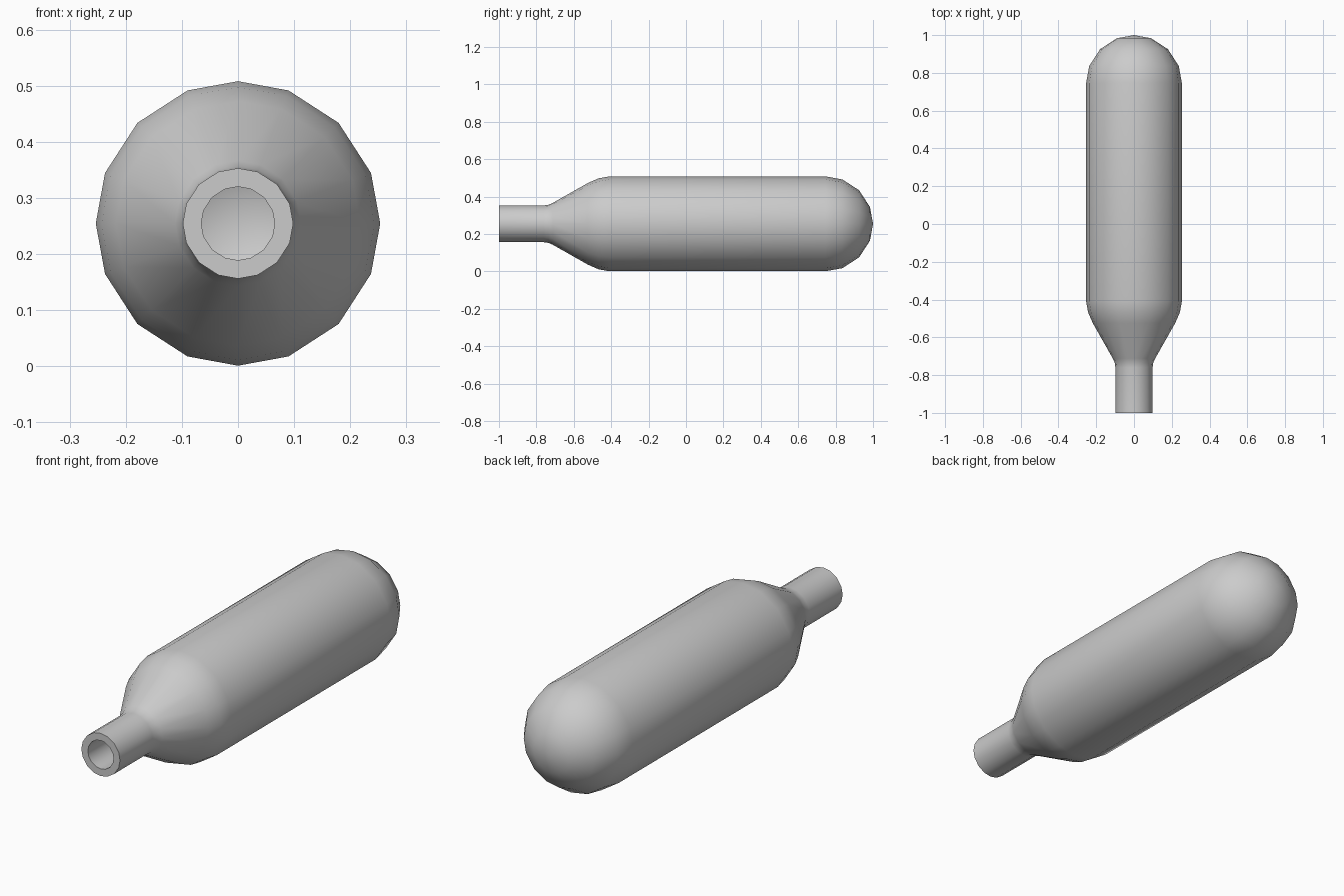
import bpy, bmesh
from math import sin, cos, radians

if "Cube" in bpy.data.objects:
    bpy.data.objects.remove(bpy.data.objects["Cube"])

RADIUS = 0.2535
MID_Z = 0.2545
STEPS = [0, 20.8, 45, 69.2]          # slightly uneven 16-sided ring
ANGLES = [radians(90 * q + a) for q in range(4) for a in STEPS]

# profile (y, radius): neck, shoulder, straight wall, then rounded end
profile = [(-1.0, 0.0985), (-0.76, 0.0985), (-0.735, 0.102), (-0.712, 0.112),
           (-0.525, 0.218), (-0.468, 0.243), (-0.41, RADIUS)]
profile += [(1 - RADIUS + RADIUS * sin(radians(a)), RADIUS * cos(radians(a)))
            for a in STEPS]

# canister shell, revolved around the y axis
bm = bmesh.new()
rings = [[bm.verts.new((r * sin(a), y, MID_Z + r * cos(a))) for a in ANGLES]
         for y, r in profile]
n = len(ANGLES)
for lower, upper in zip(rings, rings[1:]):
    for i in range(n):
        j = (i + 1) % n
        bm.faces.new((lower[i], lower[j], upper[j], upper[i]))
tip = bm.verts.new((0, 1, MID_Z))
for i in range(n):
    bm.faces.new((rings[-1][i], rings[-1][(i + 1) % n], tip))
bmesh.ops.recalc_face_normals(bm, faces=bm.faces)
# make sure normals point outwards on the open shell
bm.normal_update()
bm.faces.ensure_lookup_table()
f = bm.faces[0]
c = f.calc_center_median()
if f.normal.x * c.x + f.normal.z * (c.z - MID_Z) < 0:
    bmesh.ops.reverse_faces(bm, faces=bm.faces)

mesh = bpy.data.meshes.new("canister")
bm.to_mesh(mesh)
bm.free()
canister = bpy.data.objects.new("canister", mesh)
bpy.context.collection.objects.link(canister)
bpy.context.view_layer.objects.active = canister
canister.select_set(True)

# wall thickness leaves the open bore in the neck
wall = canister.modifiers.new("wall", "SOLIDIFY")
wall.thickness = 0.033
wall.offset = -1
bpy.ops.object.modifier_apply(modifier=wall.name)
bpy.ops.object.shade_smooth_by_angle(angle=radians(35))
